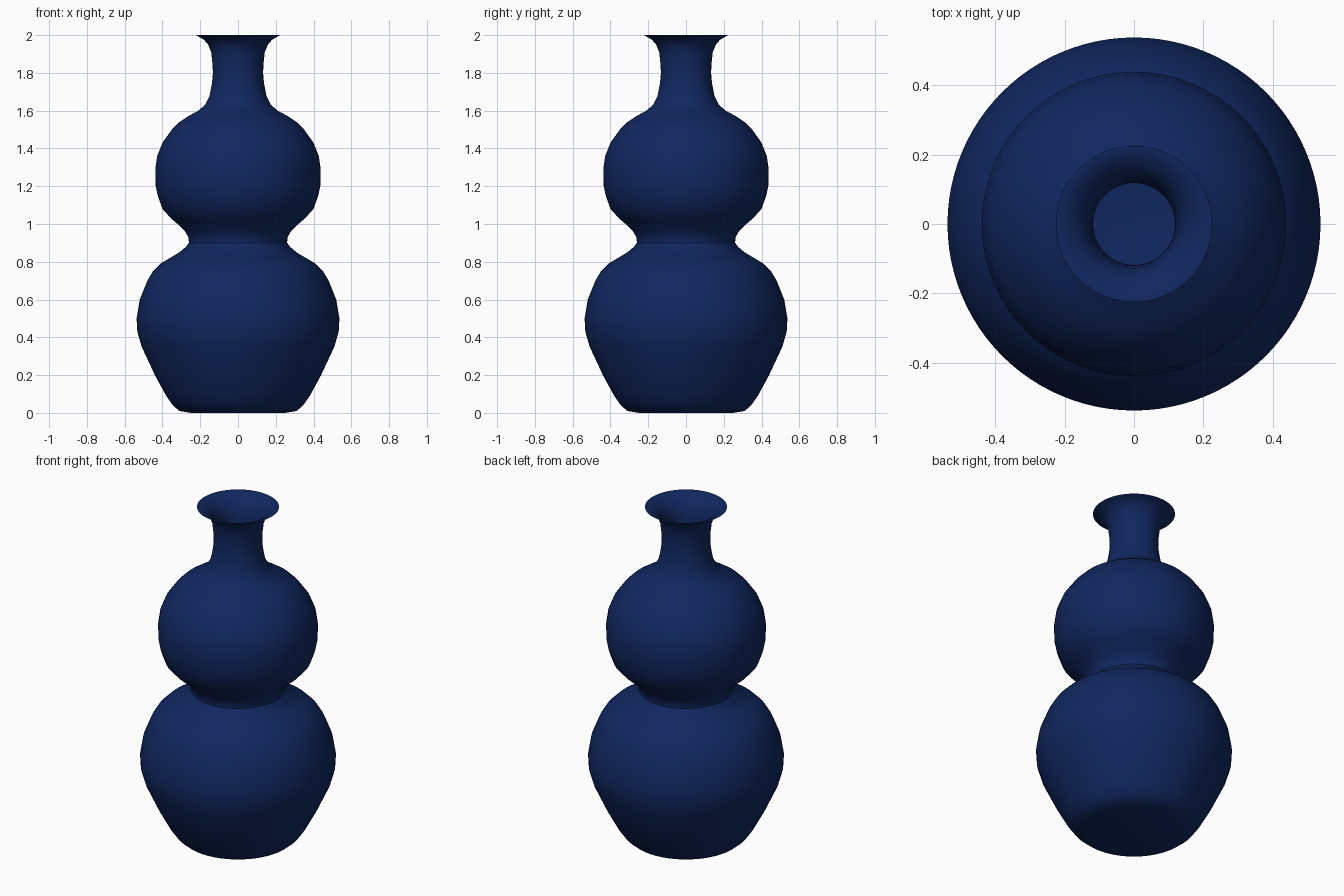
import bpy
import bmesh
import math

cube = bpy.data.objects.get("Cube")
if cube:
    bpy.data.objects.remove(cube, do_unlink=True)

SEGMENTS = 96
WALL = 0.015
FLOOR = 0.02

# Glaze
glaze = bpy.data.materials.new("cobalt_blue_glaze")
glaze.use_nodes = True
colour = (0.0052, 0.02, 0.116, 1)
glaze.diffuse_color = colour
glaze.node_tree.nodes["Principled BSDF"].inputs["Base Color"].default_value = colour

# Outer profile as (radius, height): foot, lower bulb, waist, upper bulb, neck, lip
lower = [(0.25, 0), (0.31, 0.01), (0.345, 0.04), (0.38, 0.09), (0.44, 0.2),
         (0.51, 0.35), (0.533, 0.43), (0.537, 0.5), (0.52, 0.6), (0.48, 0.7),
         (0.45, 0.75), (0.41, 0.79), (0.36, 0.82), (0.31, 0.85), (0.275, 0.88)]
upper = [(0.26, 0.9), (0.262, 0.93), (0.28, 0.96), (0.32, 1.0), (0.355, 1.03),
         (0.4, 1.08), (0.425, 1.15), (0.437, 1.21), (0.438, 1.29), (0.428, 1.36),
         (0.4, 1.43), (0.35, 1.5), (0.31, 1.54), (0.265, 1.57), (0.21, 1.6)]
neck = [(0.175, 1.63), (0.15, 1.68), (0.137, 1.75), (0.133, 1.8), (0.135, 1.85),
        (0.142, 1.91), (0.158, 1.95), (0.18, 1.975), (0.205, 1.99), (0.225, 2.0)]
outer = lower + upper + neck

# Inner wall follows the outer one down to the floor
inner = [(r - WALL, z) for r, z in reversed(outer) if z > FLOOR]
profile = [(0, 0)] + outer + inner + [(0.3, FLOOR), (0, FLOOR)]

# Turn the profile around the axis
bm = bmesh.new()
verts = [bm.verts.new((r, 0, z)) for r, z in profile]
edges = [bm.edges.new(pair) for pair in zip(verts, verts[1:])]
bmesh.ops.spin(bm, geom=verts + edges, cent=(0, 0, 0), axis=(0, 0, 1),
               angle=math.tau, steps=SEGMENTS, use_duplicate=False)
bmesh.ops.remove_doubles(bm, verts=bm.verts, dist=0.0005)
bmesh.ops.recalc_face_normals(bm, faces=bm.faces)

mesh = bpy.data.meshes.new("vase_body")
bm.to_mesh(mesh)
bm.free()
mesh.materials.append(glaze)
vase = bpy.data.objects.new("vase_body", mesh)
bpy.context.collection.objects.link(vase)

# Smooth glaze with a crisp waist and lip
bpy.ops.object.select_all(action="DESELECT")
vase.select_set(True)
bpy.context.view_layer.objects.active = vase
bpy.ops.object.shade_smooth_by_angle(angle=math.radians(35))
